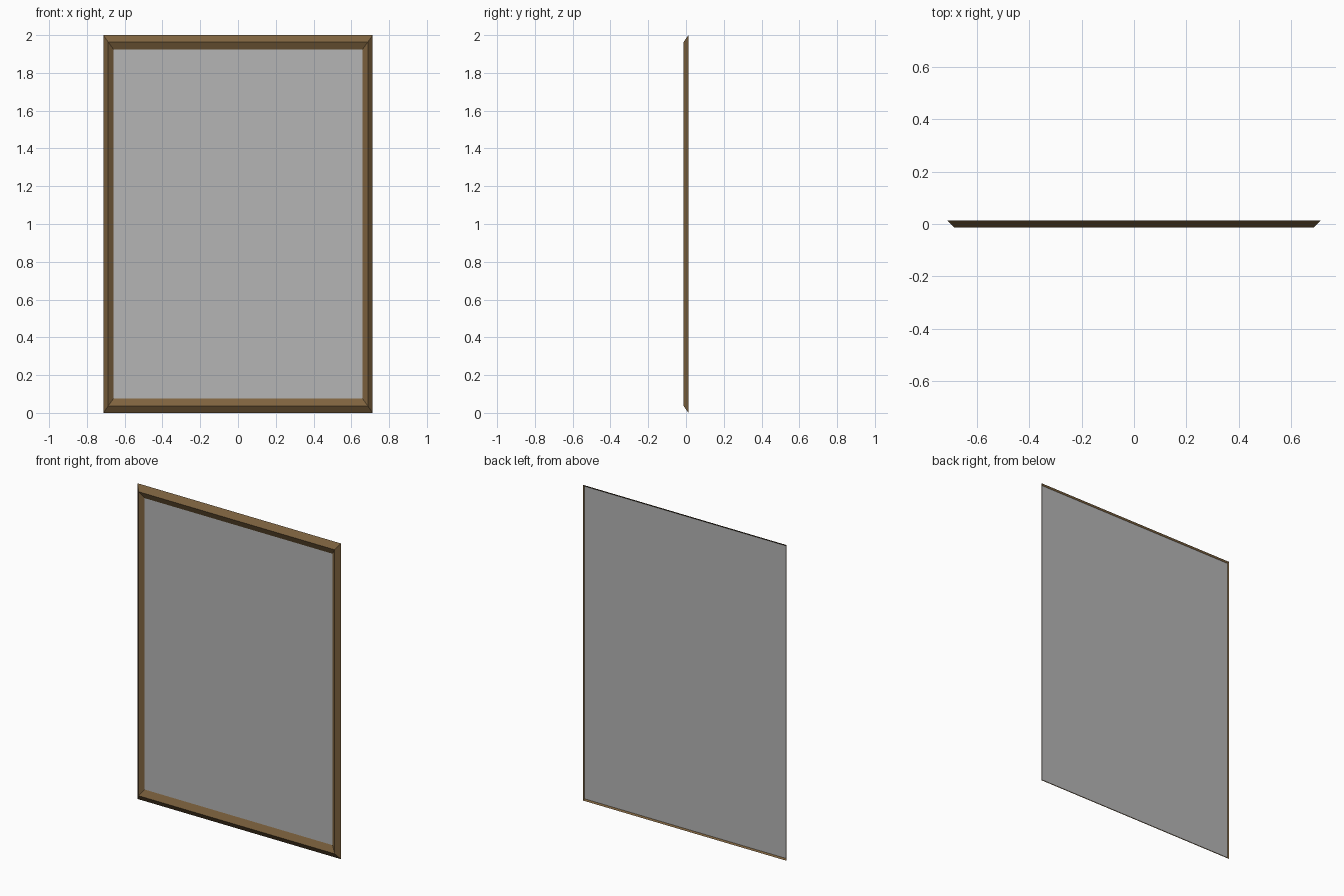
import bpy
import bmesh

if "Cube" in bpy.data.objects:
    bpy.data.objects.remove(bpy.data.objects["Cube"])

W, H = 0.713, 1.0          # half width, half height
Y_BACK, Y_RIDGE, Y_PANEL = 0.013, -0.013, 0.006


def material(name, rgba):
    m = bpy.data.materials.new(name)
    m.diffuse_color = rgba
    m.use_nodes = True
    m.node_tree.nodes["Principled BSDF"].inputs["Base Color"].default_value = m.diffuse_color
    return m


def ring(bm, ix, iz, y):
    """Rectangle of vertices inset from the outer edge by ix, iz."""
    w, h = W - ix, H - iz
    return [bm.verts.new((sx * w, y, 1 + sz * h))
            for sx, sz in ((-1, -1), (1, -1), (1, 1), (-1, 1))]


def finish(bm, name, mat):
    me = bpy.data.meshes.new(name)
    bm.to_mesh(me)
    bm.free()
    me.materials.append(mat)
    ob = bpy.data.objects.new(name, me)
    bpy.context.collection.objects.link(ob)


wood = material("brown wood", (0.21, 0.125, 0.05, 1))
glass = material("grey glass", (0.46, 0.46, 0.46, 0.6))

# Mitred frame: outer bevel up to a ridge, then inner bevel down to the pane
bm = bmesh.new()
rings = [ring(bm, 0, 0, Y_BACK),
         ring(bm, 0.026, 0.037, Y_RIDGE),
         ring(bm, 0.055, 0.077, Y_PANEL)]
for a, b in zip(rings, rings[1:]):
    for i in range(4):
        j = (i + 1) % 4
        bm.faces.new((a[i], a[j], b[j], b[i]))
finish(bm, "frame", wood)

# Pane: flat sheet reaching the inside of the outer bevel
bm = bmesh.new()
t = (Y_BACK - Y_PANEL) / (Y_BACK - Y_RIDGE)
bm.faces.new(ring(bm, 0.026 * t, 0.037 * t, Y_PANEL))
finish(bm, "pane", glass)
